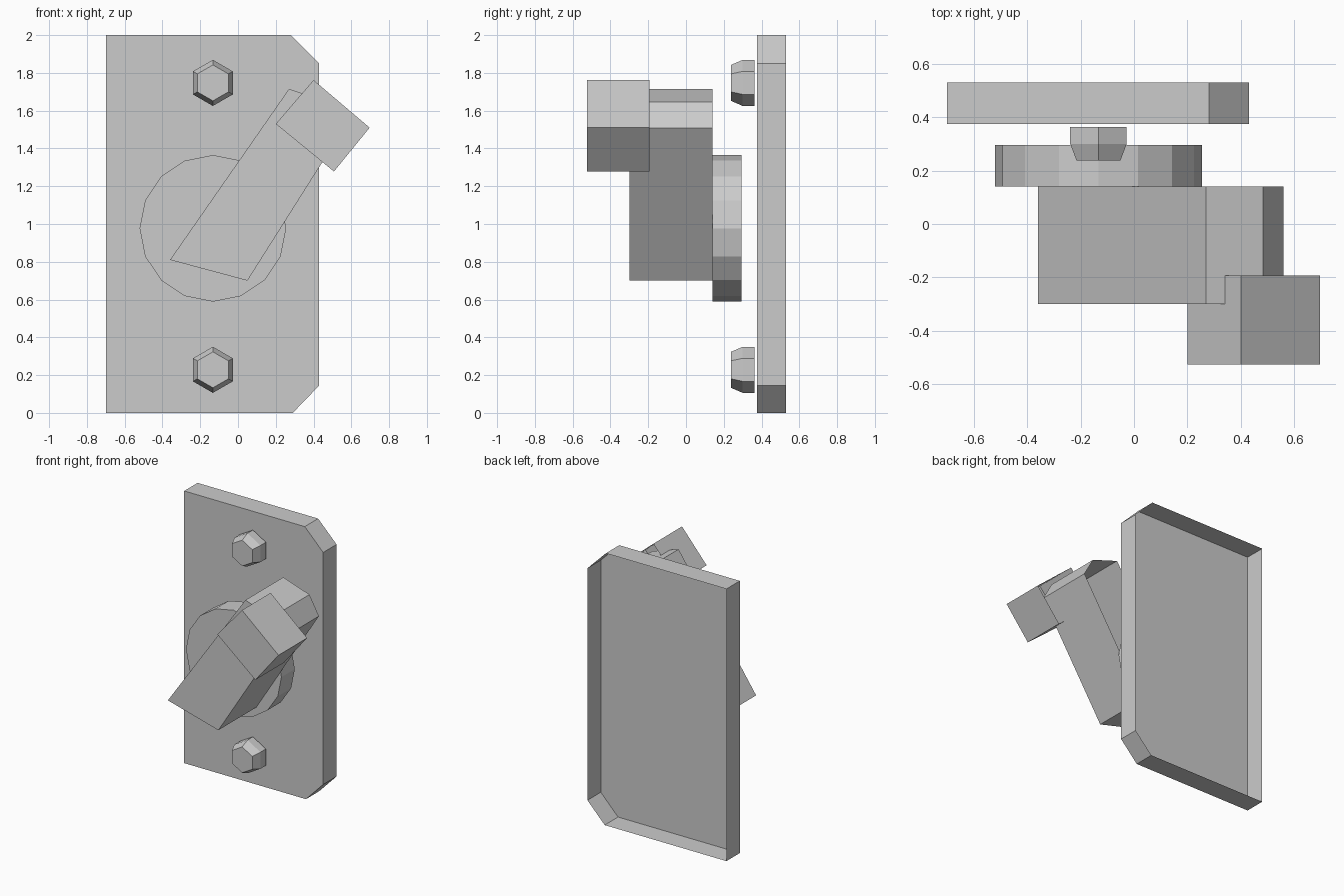
import bpy
import bmesh
from math import sin, cos, tau

cube = bpy.data.objects.get("Cube")
if cube:
    bpy.data.objects.remove(cube, do_unlink=True)

grey = bpy.data.materials.new("plain_grey")
grey.use_nodes = True
colour = (0.6, 0.6, 0.6, 1)
grey.diffuse_color = colour
grey.node_tree.nodes["Principled BSDF"].inputs["Base Color"].default_value = colour


def shell(name, rings):
    """Front cap and side walls through (y, outline) rings; the back stays open."""
    bm = bmesh.new()
    loops = [[bm.verts.new((x, y, z)) for x, z in outline] for y, outline in rings]
    bm.faces.new(loops[0])
    for a, b in zip(loops, loops[1:]):
        n = len(a)
        for i in range(n):
            j = (i + 1) % n
            bm.faces.new((a[j], a[i], b[i], b[j]))
    mesh = bpy.data.meshes.new(name)
    bm.to_mesh(mesh)
    bm.free()
    mesh.materials.append(grey)
    obj = bpy.data.objects.new(name, mesh)
    bpy.context.collection.objects.link(obj)
    return obj


def ngon(sides, radius, cx, cz):
    """Counter-clockwise outline with a corner at the top."""
    return [(cx - radius * sin(tau * i / sides), cz + radius * cos(tau * i / sides))
            for i in range(sides)]


# Wall plate with two clipped corners
plate = [(-0.7, 0), (0.29, 0), (0.43, 0.145), (0.43, 1.85), (0.28, 2), (-0.7, 2)]
shell("wall_plate", [(0.375, plate), (0.53, plate)])

# Round pivot behind the lever
disc = ngon(16, 0.388, -0.133, 0.977)
shell("pivot_disc", [(0.14, disc), (0.295, disc)])

# Slanted lever arm
arm = [(-0.36, 0.81), (0.05, 0.7), (0.56, 1.507), (0.483, 1.645), (0.27, 1.715)]
shell("lever_arm", [(-0.3, arm), (0.14, arm)])

# Grip block at the end of the arm
grip = [(0.2, 1.53), (0.508, 1.278), (0.697, 1.51), (0.4, 1.762)]
shell("lever_grip", [(-0.525, grip), (-0.193, grip)])

# Hexagonal bolts with tapered heads
for name, z in (("upper_bolt", 1.747), ("lower_bolt", 0.228)):
    head = ngon(6, 0.122, -0.133, z)
    shell(name, [(0.238, ngon(6, 0.095, -0.133, z)), (0.3, head), (0.363, head)])
